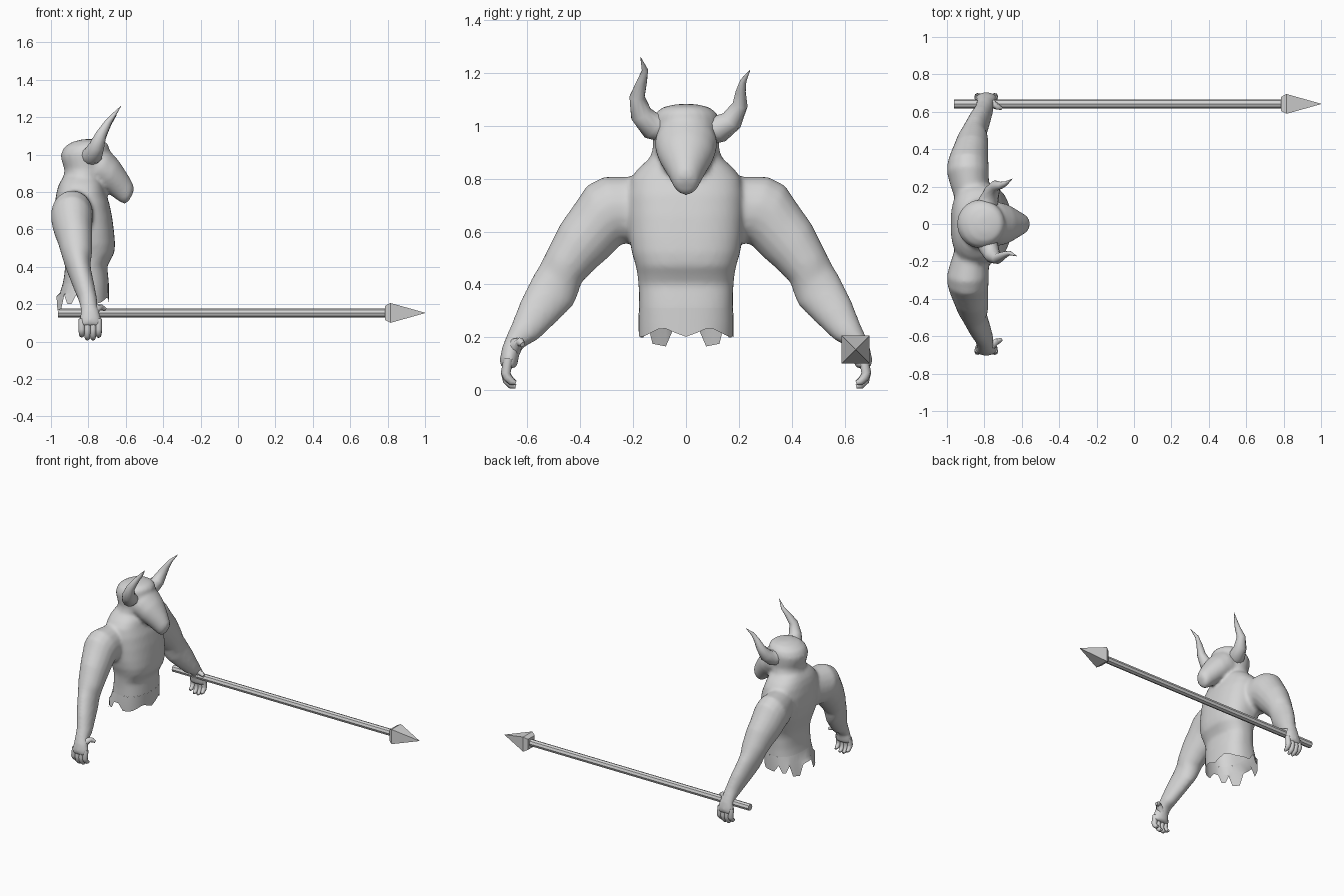
import bpy, bmesh, math
from mathutils import Vector

if "Cube" in bpy.data.objects:
    bpy.data.objects.remove(bpy.data.objects["Cube"])

grey = bpy.data.materials.new("stone grey")
grey.diffuse_color = (0.66, 0.66, 0.66, 1)
grey.use_nodes = True
grey.node_tree.nodes["Principled BSDF"].inputs["Base Color"].default_value = grey.diffuse_color


def smooth(ob, angle):
    bpy.ops.object.select_all(action='DESELECT')
    ob.select_set(True)
    bpy.context.view_layer.objects.active = ob
    bpy.ops.object.shade_smooth_by_angle(angle=math.radians(angle))


def finish(name, bm, angle):
    bmesh.ops.recalc_face_normals(bm, faces=bm.faces)
    me = bpy.data.meshes.new(name)
    bm.to_mesh(me)
    bm.free()
    ob = bpy.data.objects.new(name, me)
    bpy.context.collection.objects.link(ob)
    me.materials.append(grey)
    if angle:
        smooth(ob, angle)
    return ob


def loft(name, rings, n=20, power=1.0, angle=50, caps=(True, True), hem=None):
    """Skin rings given as (centre, half axis u, half axis v)."""
    bm = bmesh.new()
    rows = []
    for k, (c, u, v) in enumerate(rings):
        row = []
        for i in range(n):
            a = 2 * math.pi * i / n
            s, t = math.cos(a), math.sin(a)
            s = math.copysign(abs(s) ** power, s)
            t = math.copysign(abs(t) ** power, t)
            p = Vector(c) + Vector(u) * s + Vector(v) * t
            if hem and k == 0:
                p.z = hem(s, abs(p.y))
            row.append(bm.verts.new(p))
        rows.append(row)
    for r0, r1 in zip(rows, rows[1:]):
        for i in range(n):
            j = (i + 1) % n
            bm.faces.new((r0[i], r0[j], r1[j], r1[i]))
    if caps[0]:
        bm.faces.new(rows[0])
    if caps[1]:
        bm.faces.new(rows[-1])
    return finish(name, bm, angle)


def side_ring(x0, z0, x1, z1, w):
    """Ring from its back and front points in the x-z plane, half width w."""
    return (((x0 + x1) / 2, 0, (z0 + z1) / 2), ((x1 - x0) / 2, 0, (z1 - z0) / 2), (0, w, 0))


def arm_ring(y0, z0, y1, z1, x, rx, side):
    """Ring from its outer and inner points in the y-z plane."""
    return ((x, side * (y0 + y1) / 2, (z0 + z1) / 2),
            (0, side * (y1 - y0) / 2, (z1 - z0) / 2), (rx, 0, 0))


def tube(name, pts, radii, n=10):
    """Round tapered tube through points."""
    pts = [Vector(p) for p in pts]
    rings = []
    for i, p in enumerate(pts):
        d = (pts[min(i + 1, len(pts) - 1)] - pts[max(i - 1, 0)]).normalized()
        u = d.cross(Vector((1, 0.13, 0.1))).normalized()
        rings.append((p, u * radii[i], d.cross(u) * radii[i]))
    return loft(name, rings, n)


# Torso with chest overhang
waist = [(.21, -.972, -.69, .18), (.26, -.952, -.69, .18), (.31, -.937, -.69, .178)]
chest = [(.24, -.957, -.69, .178), (.31, -.937, -.69, .178), (.36, -.928, -.695, .178),
         (.40, -.925, -.70, .18), (.44, -.925, -.68, .184), (.47, -.93, -.662, .19),
         (.52, -.945, -.657, .205), (.58, -.965, -.662, .215), (.66, -.98, -.672, .22),
         (.74, -.98, -.688, .22), (.80, -.97, -.71, .21), (.84, -.958, -.72, .18),
         (.875, -.938, -.74, .14)]
body = [loft("torso", [side_ring(a, z, b, z, w) for z, a, b, w in chest], 36, 0.8)]

# Neck and skull
skull = [(-.95, .80, -.72, .80, .17), (-.935, .86, -.73, .86, .142),
         (-.928, .92, -.71, .92, .125), (-.945, .97, -.69, .98, .13),
         (-.948, 1.0, -.69, 1.02, .132), (-.93, 1.04, -.69, 1.05, .12),
         (-.89, 1.066, -.715, 1.073, .09), (-.83, 1.082, -.77, 1.082, .04)]
body.append(loft("neck_and_skull", [side_ring(*r) for r in skull], 20))

# Long muzzle running forward and down
muzzle = [(-.86, .87, -.735, 1.072, .105), (-.79, .845, -.68, 1.015, .12),
          (-.73, .813, -.636, .965, .107), (-.69, .788, -.602, .913, .085),
          (-.655, .763, -.577, .872, .066), (-.625, .742, -.559, .837, .052),
          (-.605, .735, -.556, .815, .042), (-.588, .745, -.56, .795, .025)]
body.append(loft("muzzle", [side_ring(*r) for r in muzzle], 20))

# Arms: outer y z, inner y z, x centre, x half width
arm = [(.14, .81, .14, .57, -.87, .09), (.23, .808, .20, .55, -.88, .105),
       (.31, .808, .24, .555, -.888, .113), (.375, .775, .265, .53, -.888, .111),
       (.425, .70, .30, .495, -.882, .103), (.475, .63, .34, .462, -.872, .094),
       (.525, .53, .395, .407, -.862, .082), (.55, .48, .41, .357, -.858, .07),
       (.58, .43, .425, .322, -.848, .064), (.625, .34, .49, .257, -.825, .058),
       (.66, .25, .558, .192, -.802, .05), (.68, .205, .612, .163, -.797, .046),
       (.695, .165, .630, .14, -.79, .052), (.705, .12, .634, .11, -.79, .06),
       (.703, .085, .642, .08, -.79, .06)]
for side, label in ((-1, "right"), (1, "left")):
    body.append(loft("arm_" + label, [arm_ring(*r, side) for r in arm], 18))

# Fuse torso, head and arms into one smooth skin
bpy.ops.object.select_all(action='DESELECT')
for ob in body:
    ob.select_set(True)
bpy.context.view_layer.objects.active = body[0]
bpy.ops.object.join()
skin = body[0]
skin.name = "body"
skin.modifiers.clear()
fuse = skin.modifiers.new("fuse", 'REMESH')
fuse.mode, fuse.voxel_size = 'VOXEL', 0.011
relax = skin.modifiers.new("relax", 'SMOOTH')
relax.factor, relax.iterations = 0.5, 9
for m in ("fuse", "relax"):
    bpy.ops.object.modifier_apply(modifier=m)

# Open the skin at the waist, leaving the hands alone
bm = bmesh.new()
bm.from_mesh(skin.data)
low = [f for f in bm.faces if abs(f.calc_center_median().y) < 0.3]
geom = set(low) | {e for f in low for e in f.edges} | {v for f in low for v in f.verts}
bmesh.ops.bisect_plane(bm, geom=list(geom), plane_co=(0, 0, .31), plane_no=(0, 0, 1),
                       clear_inner=True)
bm.to_mesh(skin.data)
bm.free()
skin.data.materials.clear()
skin.data.materials.append(grey)
smooth(skin, 60)


# Ragged, open waist: shallow wave in front, torn flaps behind
def ragged(s, y):
    if s > 0.1:
        return 0.218 - 0.016 * math.cos(y * 36)
    if s > -0.75:
        return 0.20 if int((s + 1) * 9) % 2 else 0.25
    return 0.24 if y < 0.05 else 0.16 + 0.2 * (y - 0.05)


loft("waist", [side_ring(a, z, b, z, w) for z, a, b, w in waist], 36, 0.8,
     caps=(False, False), hem=ragged)

# Horns, slightly uneven because the head is tilted
horn_r = [.056, .052, .042, .029, .019, .012, .001]
tube("horn_right", [(-.79, -.09, .995), (-.775, -.13, 1.0), (-.755, -.17, 1.045),
                    (-.73, -.185, 1.11), (-.695, -.166, 1.17), (-.665, -.155, 1.21),
                    (-.625, -.172, 1.26)], horn_r, 12)
tube("horn_left", [(-.79, .09, .985), (-.775, .13, .99), (-.76, .173, 1.02),
                   (-.74, .205, 1.08), (-.71, .207, 1.13), (-.685, .217, 1.17),
                   (-.65, .242, 1.21)], horn_r, 12)

# Fingers and thumbs
for side, label in ((-1, "right"), (1, "left")):
    for k in range(4):
        x = -.835 + .03 * k
        low = (.016, .0, .0, .014)[k]
        tube(f"finger_{label}_{k + 1}",
             [(x, side * .672, .12), (x, side * .682, .065), (x, side * .676, .035 + low),
              (x, side * .66, .018 + low), (x, side * .644, .013 + low)],
             [.018, .0185, .017, .014, .008], 8)
    tube("thumb_" + label,
         [(-.78, side * .655, .15), (-.755, side * .64, .178), (-.73, side * .627, .182),
          (-.708, side * .618, .172)], [.03, .024, .017, .009], 8)

# Spear shaft and four-sided head
SY, SZ = .642, .153
loft("spear_shaft", [((x, SY, SZ), (0, .024, 0), (0, 0, .024)) for x in (-.963, .80)], 8, angle=0)
loft("spear_head", [((x, SY, SZ), (0, r, r), (0, -r, r))
                    for x, r in ((.787, .038), (.815, .053), (1.0, .001))], 4, angle=0)
